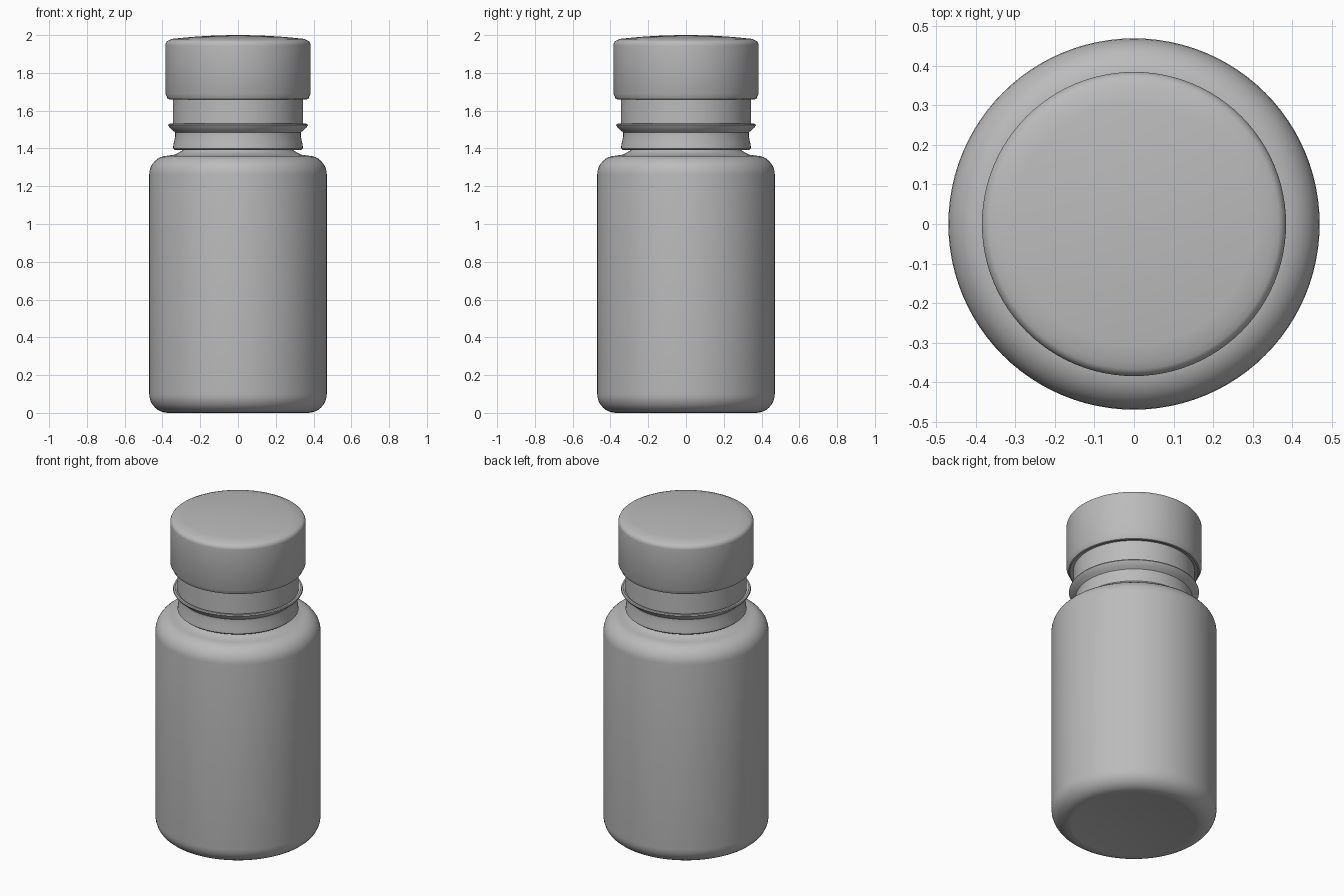
import bpy, bmesh, math

cube = bpy.data.objects.get("Cube")
if cube:
    bpy.data.objects.remove(cube)

# One plain grey for the whole bottle
grey = bpy.data.materials.new("plain_grey")
grey.use_nodes = True
grey.diffuse_color = (0.5, 0.5, 0.5, 1)
grey.node_tree.nodes["Principled BSDF"].inputs["Base Color"].default_value = (0.5, 0.5, 0.5, 1)


def arc(r, z, size, start, end, steps=8):
    """Rounded corner of a profile around the centre (r, z), angles in degrees."""
    angles = [math.radians(start + (end - start) * i / steps) for i in range(steps + 1)]
    return [(r + size * math.cos(a), z + size * math.sin(a)) for a in angles]


def lathe(name, profile, sides=96):
    """Spin a radius/height profile around the z axis."""
    bm = bmesh.new()
    verts = [bm.verts.new((r, 0, z)) for r, z in profile]
    edges = [bm.edges.new(pair) for pair in zip(verts, verts[1:])]
    bmesh.ops.spin(bm, geom=verts + edges, cent=(0, 0, 0), axis=(0, 0, 1),
                   angle=math.tau, steps=sides, use_merge=True)
    bmesh.ops.remove_doubles(bm, verts=bm.verts, dist=0.0001)
    bmesh.ops.recalc_face_normals(bm, faces=bm.faces)
    mesh = bpy.data.meshes.new(name)
    bm.to_mesh(mesh)
    bm.free()
    mesh.materials.append(grey)
    obj = bpy.data.objects.new(name, mesh)
    bpy.context.collection.objects.link(obj)
    bpy.ops.object.select_all(action="DESELECT")
    obj.select_set(True)
    bpy.context.view_layer.objects.active = obj
    bpy.ops.object.shade_smooth_by_angle(angle=math.radians(35))


# Body with rounded base and shoulder, sloping up to the narrow throat
lathe("bottle_body",
      [(0, 0.005), (0.34, 0.005), (0.36, 0)]
      + arc(0.37, 0.1, 0.1, -90, 0)
      + arc(0.37, 1.262, 0.1, 0, 90)
      + [(0.335, 1.367), (0.31, 1.38), (0.29, 1.392), (0.28, 1.41), (0, 1.41)])

# Neck: flared lower collar, protruding ring and straight upper wall
lathe("neck",
      [(0, 1.392), (0.335, 1.392), (0.344, 1.4), (0.342, 1.42), (0.333, 1.46),
       (0.333, 1.485), (0.345, 1.495), (0.362, 1.51), (0.37, 1.523),
       (0.367, 1.53), (0.358, 1.532), (0.345, 1.525), (0.345, 1.67), (0, 1.67)])

# Screw cap with chamfered lower rim and slightly domed top
dome = [(0.35 * (1 - i / 8), 2 - 0.02 * (1 - i / 8) ** 2) for i in range(9)]
lathe("cap",
      [(0, 1.665), (0.355, 1.665), (0.365, 1.66), (0.372, 1.663), (0.385, 1.69)]
      + arc(0.355, 1.945, 0.03, 0, 75) + dome)
